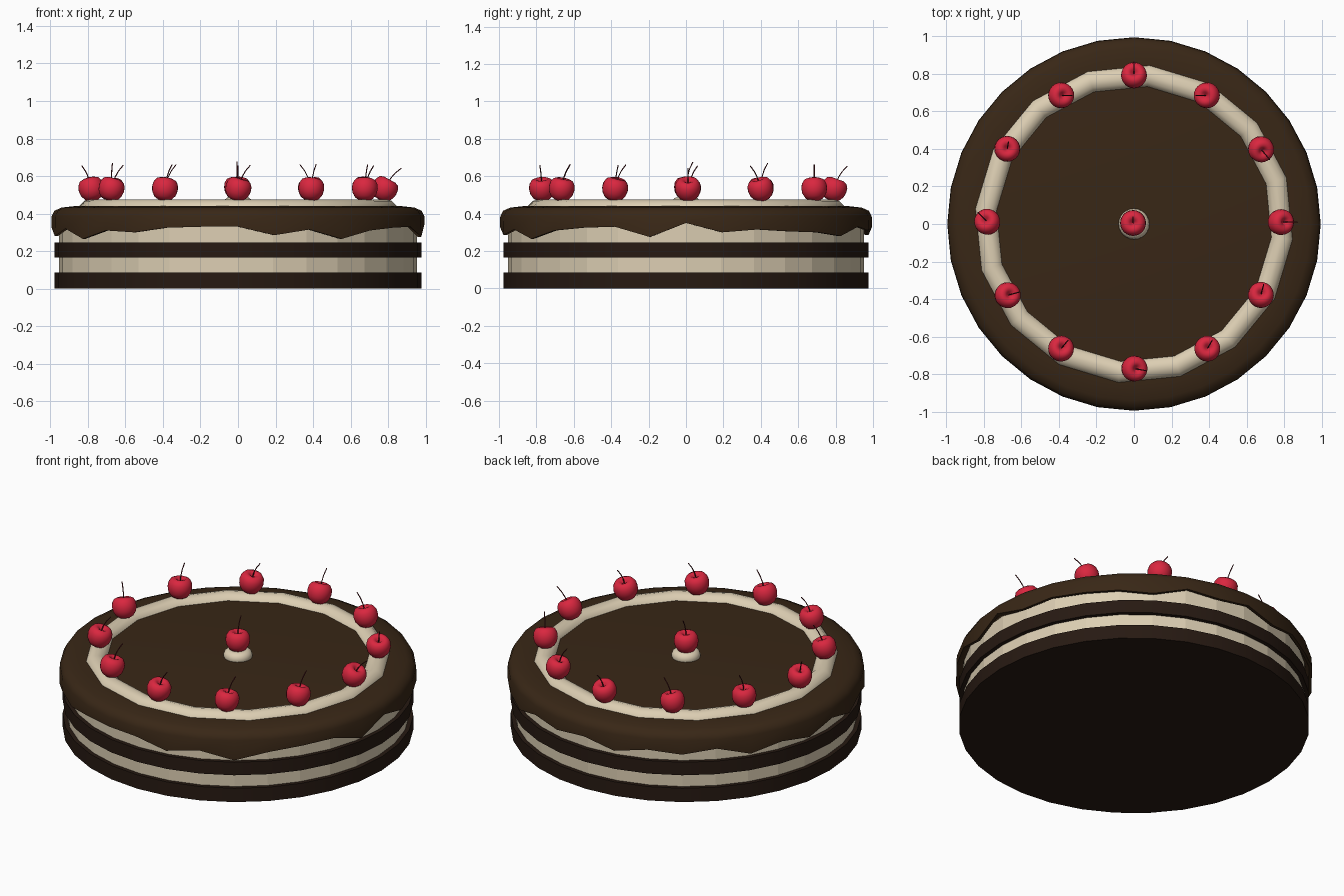
import bpy, math
from mathutils import Vector, Matrix

if "Cube" in bpy.data.objects:
    bpy.data.objects.remove(bpy.data.objects["Cube"])


def material(name, rgb):
    m = bpy.data.materials.new(name)
    m.diffuse_color = (*rgb, 1)
    m.use_nodes = True
    m.node_tree.nodes["Principled BSDF"].inputs["Base Color"].default_value = m.diffuse_color
    return m


SPONGE = material("dark_sponge", (0.02, 0.010, 0.006))
ICING = material("chocolate_icing", (0.04, 0.02, 0.008))
CREAM = material("cream", (0.72, 0.62, 0.45))
CHERRY = material("cherry_red", (0.70, 0.02, 0.05))
STEM = material("stem_brown", (0.10, 0.01, 0.015))


def lathe(name, rings, mat, sides, angle=None, offset=0.0, closed=False):
    """Join rings of (radius, z); z may be a per-side list. Radius 0 makes a pole."""
    verts, faces, ids = [], [], []
    for r, z in rings:
        if r == 0:
            ids.append([len(verts)] * sides)
            verts.append((0, 0, z))
            continue
        ids.append(list(range(len(verts), len(verts) + sides)))
        for i in range(sides):
            a = offset + math.tau * i / sides
            h = z[i] if isinstance(z, list) else z
            verts.append((r * math.cos(a), r * math.sin(a), h))
    pairs = list(zip(ids, ids[1:])) + ([(ids[-1], ids[0])] if closed else [])
    for p, q in pairs:
        for i in range(sides):
            j = (i + 1) % sides
            faces.append(list(dict.fromkeys((p[i], p[j], q[j], q[i]))))
    me = bpy.data.meshes.new(name)
    me.from_pydata(verts, [], faces)
    me.materials.append(mat)
    ob = bpy.data.objects.new(name, me)
    bpy.context.collection.objects.link(ob)
    if angle:
        bpy.ops.object.select_all(action='DESELECT')
        ob.select_set(True)
        bpy.context.view_layer.objects.active = ob
        bpy.ops.object.shade_smooth_by_angle(angle=math.radians(angle))
    return ob


def disc(name, r, z0, z1, mat, angle=None):
    return lathe(name, [(0, z0), (r, z0), (r, z1), (0, z1)], mat, 32, angle)


def cream_ring(name, major, minor, z, sides, tube, offset=0.0):
    rings = [(major + minor * math.cos(math.tau * k / tube),
              z + minor * math.sin(math.tau * k / tube)) for k in range(tube)]
    return lathe(name, rings, CREAM, sides, 40, offset, closed=True)


# Sponge and cream layers
disc("sponge_bottom", 0.977, 0.0, 0.085, SPONGE, 30)
disc("cream_lower", 0.953, 0.08, 0.17, CREAM)
disc("sponge_middle", 0.977, 0.165, 0.245, SPONGE, 30)
disc("cream_upper", 0.953, 0.24, 0.40, CREAM)

# Icing shell with an uneven dripping edge, listed around the cake from +x
drips = [.35, .30, .315, .305, .30, .28, .33, .31, .33, .285, .32, .30, .33, .275, .31, .28,
         .33, .28, .32, .265, .31, .30, .325, .33, .33, .285, .315, .265, .31, .325, .33, .275]
lathe("icing_top", [(0.955, 0.35), (0.978, drips), (0.995, drips), (0.993, 0.385),
                    (0.978, 0.415), (0.94, 0.432), (0.86, 0.441), (0, 0.441)],
      ICING, 32, 50)

# Piped cream border and centre dollop
cream_ring("cream_border", 0.792, 0.064, 0.412, 16, 12, math.radians(-5.6))
cream_ring("cream_dollop", 0.045, 0.037, 0.450, 24, 10)

# Cherry outline with a dimple where the stem sits
cherry_profile = [(0, -.062), (.025, -.060), (.048, -.047), (.064, -.022), (.069, .005),
                  (.066, .030), (.054, .050), (.036, .058), (.018, .050), (.007, .035), (0, .03)]


def cherry(label, pos, heading, tilt):
    d = math.radians(heading)
    axis = Vector((-math.sin(d), math.cos(d), 0))
    frame = Matrix.Translation(pos) @ Matrix.Rotation(tilt, 4, axis)
    body = lathe(f"cherry_{label}", cherry_profile, CHERRY, 24, 60)
    body.matrix_world = frame
    # Stem curves outward along the tilt heading
    cu = bpy.data.curves.new(f"cherry_stem_{label}", 'CURVE')
    cu.dimensions = '3D'
    cu.bevel_depth = 0.003
    cu.bevel_resolution = 1
    cu.use_fill_caps = True
    sp = cu.splines.new('POLY')
    path = [(0, .03), (.002, .07), (.010, .105), (.026, .142)]
    sp.points.add(len(path) - 1)
    for p, (s, h) in zip(sp.points, path):
        p.co = (*(frame @ Vector((s * math.cos(d), s * math.sin(d), h))), 1)
    cu.materials.append(STEM)
    bpy.context.collection.objects.link(bpy.data.objects.new(f"cherry_stem_{label}", cu))


# Twelve cherries on the border, each leaning its own way, plus one in the centre
leans = [(0, .5), (-50, .35), (180, .25), (90, .35), (0, .25), (80, .08),
         (135, .35), (15, .3), (50, .25), (-10, .3), (60, .2), (75, .25)]
for i, (heading, tilt) in enumerate(leans):
    a = math.tau * i / 12
    cherry(i + 1, Vector((0.78 * math.cos(a), 0.78 * math.sin(a) + 0.01, 0.53)), heading, tilt)
cherry("centre", Vector((-0.005, 0.005, 0.535)), 90, 0.04)
